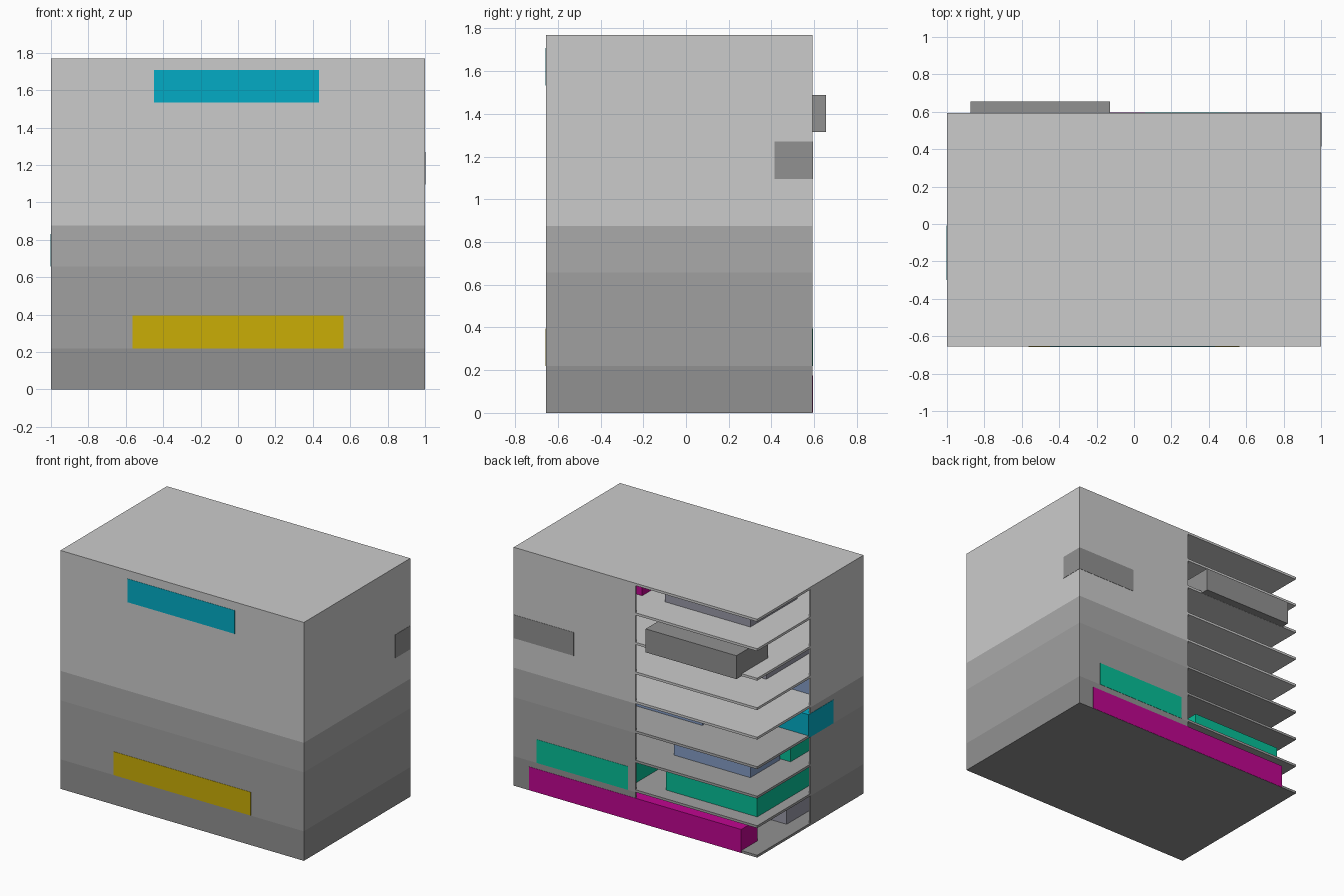
import bpy, bmesh

if "Cube" in bpy.data.objects:
    bpy.data.objects.remove(bpy.data.objects["Cube"])

X, Y0, Y1 = 1.0, -0.655, 0.593      # building footprint
PITCH, SLAB, WALL = 0.219, 0.018, 0.012
BOX_H = 0.175
CUT_Y = -0.03                       # cutaway corner: x < 0, y > CUT_Y

_mats = {}


def material(name, rgb):
    if name not in _mats:
        m = bpy.data.materials.new(name)
        m.diffuse_color = [(c / 255) ** 2.2 for c in rgb] + [1.0]
        m.use_nodes = True
        m.node_tree.nodes["Principled BSDF"].inputs["Base Color"].default_value = m.diffuse_color
        _mats[name] = m
    return _mats[name]


def prism(name, plan, z0, z1, mat):
    bm = bmesh.new()
    face = bm.faces.new([bm.verts.new((x, y, z0)) for x, y in plan])
    top = bmesh.ops.extrude_face_region(bm, geom=[face])["geom"]
    bmesh.ops.translate(bm, vec=(0, 0, z1 - z0),
                        verts=[v for v in top if isinstance(v, bmesh.types.BMVert)])
    bmesh.ops.recalc_face_normals(bm, faces=bm.faces)
    mesh = bpy.data.meshes.new(name)
    bm.to_mesh(mesh)
    bm.free()
    obj = bpy.data.objects.new(name, mesh)
    bpy.context.collection.objects.link(obj)
    mesh.materials.append(mat)
    return obj


def box(name, x0, x1, y0, y1, z0, z1, mat):
    return prism(name, [(x0, y0), (x1, y0), (x1, y1), (x0, y1)], z0, z1, mat)


# Storeys: a full slab with a wall that leaves the back left corner open
greys = [("grey_dark", 144)] + [("grey_mid", 159)] * 2 + [("grey_soft", 168)] + [("grey_light", 190)] * 4
w = WALL
wall_plan = [(-X, CUT_Y), (-X, Y0), (X, Y0), (X, Y1), (0, Y1), (0, Y1 - w),
             (X - w, Y1 - w), (X - w, Y0 + w), (-X + w, Y0 + w), (-X + w, CUT_Y)]
for k, (tone, g) in enumerate(greys):
    mat = material(tone, (g, g, g))
    z = k * PITCH
    box(f"floor_slab_{k}", -X, X, Y0, Y1, z, z + SLAB, mat)
    prism(f"storey_wall_{k}", wall_plan, z + SLAB, z + PITCH, mat)

# Roof
box("roof_slab", -X, X, Y0, Y1, 8 * PITCH, 8 * PITCH + SLAB, material("grey_light", (190,) * 3))

# Room blocks standing on the floors: storey, colour, x range, y range
colours = {"magenta": (190, 14, 143), "green": (15, 190, 150), "cyan": (11, 170, 195),
           "yellow": (200, 172, 14), "blue_slate": (131, 155, 195),
           "grey_slate": (152, 152, 166), "grey_dark": (144, 144, 144)}
E = 0.002   # blocks flush with the facade stand just proud of it
rooms = [
    (0, "magenta", -0.87, 0.875, 0.405, Y1 + E),
    (0, "grey_slate", -0.88, -0.13, -0.3, 0.076),
    (1, "green", -0.92, -0.17, -0.15, 0.478),
    (1, "green", 0.06, 0.81, 0.03, Y1 + E),
    (1, "yellow", -0.564, 0.564, Y0 - E, -0.28),
    (2, "blue_slate", -0.793, -0.167, 0.03, 0.377),
    (2, "green", -0.87, -0.12, -0.36, 0.016),
    (3, "blue_slate", -0.32, 0.3, -0.1, 0.266),
    (3, "cyan", -X - E, -0.25, -0.3, -0.008),
    (4, "blue_slate", -0.9, -0.27, -0.54, -0.17),
    (5, "grey_slate", -0.79, -0.09, -0.36, 0.186),
    (5, "grey_dark", 0.506, X + E, 0.415, Y1 + E),
    (6, "grey_dark", -0.873, -0.127, 0.285, 0.655),
    (7, "grey_slate", -0.764, -0.064, -0.215, 0.336),
    (7, "magenta", 0.118, 0.87, -0.03, 0.345),
    (7, "cyan", -0.449, 0.432, Y0 - E, -0.28),
]
for i, (k, colour, x0, x1, y0, y1) in enumerate(rooms):
    z = k * PITCH
    box(f"room_block_{i}", x0, x1, y0, y1, z + 0.001, z + BOX_H, material(colour, colours[colour]))
